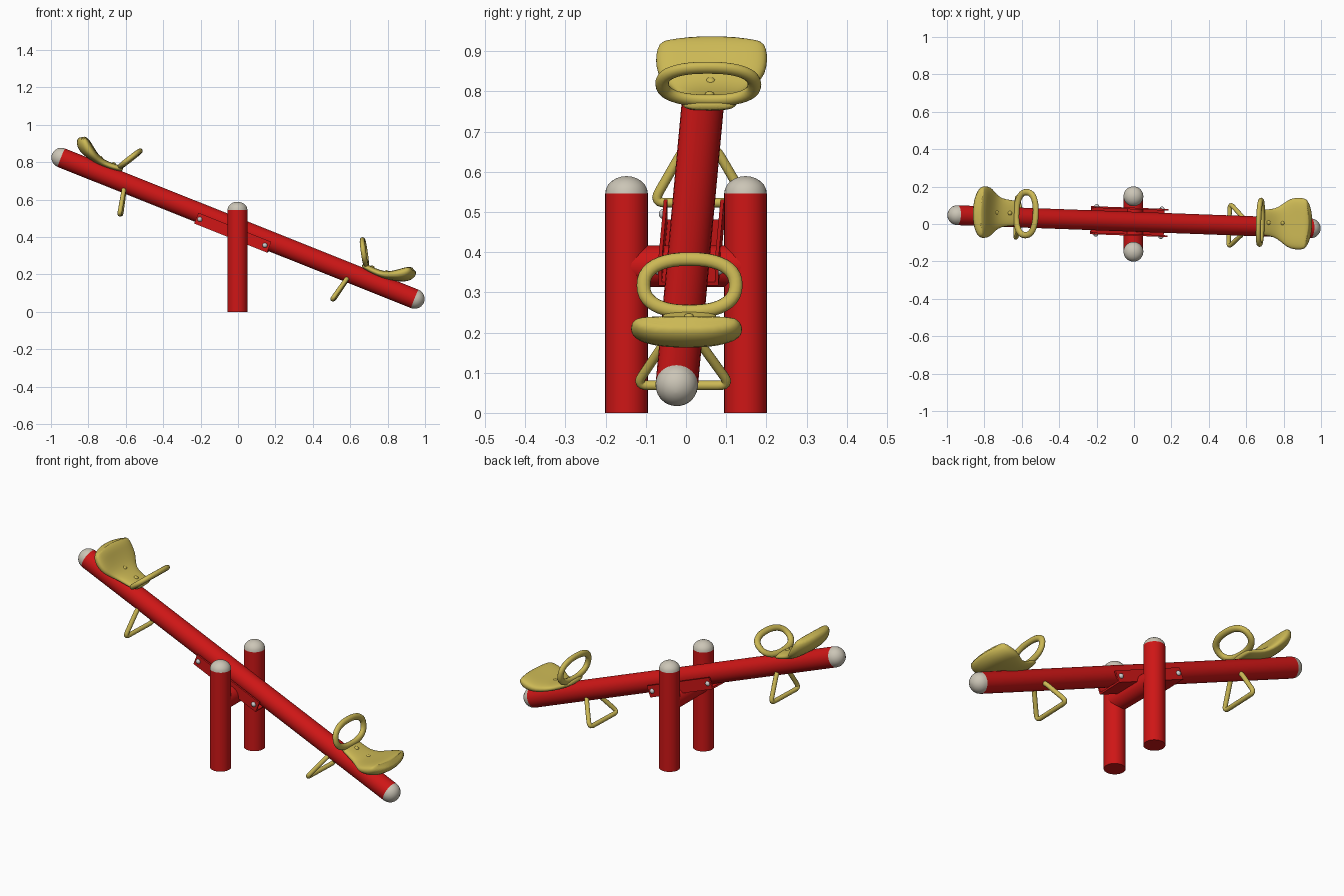
import bpy, bmesh, math
from mathutils import Matrix, Vector

if "Cube" in bpy.data.objects:
    bpy.data.objects.remove(bpy.data.objects["Cube"])


def material(name, rgb):
    m = bpy.data.materials.new(name)
    m.diffuse_color = (*rgb, 1)
    m.use_nodes = True
    m.node_tree.nodes["Principled BSDF"].inputs["Base Color"].default_value = m.diffuse_color
    return m


RED = material("red_paint", (0.62, 0.008, 0.008))
YELLOW = material("yellow_plastic", (0.6, 0.48, 0.09))
PALE = material("pale_cap", (0.6, 0.56, 0.47))

# Tilted frame of the beam: u along it, v sideways, w up
U = Vector((1.89, -0.07, -0.755)).normalized()
V = Vector((0, 0, 1)).cross(U).normalized()
W = U.cross(V)
TILT = Matrix.Translation((0, 0.012, 0.447)) @ Matrix((U, V, W)).transposed().to_4x4()
HALF, R = 1.018, 0.053


def finish(name, bm, mat, matrix=Matrix(), subsurf=0):
    bmesh.ops.recalc_face_normals(bm, faces=bm.faces)
    me = bpy.data.meshes.new(name)
    bm.to_mesh(me)
    bm.free()
    me.shade_smooth()
    if not subsurf:
        me.set_sharp_from_angle(angle=math.radians(40))
    ob = bpy.data.objects.new(name, me)
    bpy.context.collection.objects.link(ob)
    ob.matrix_world = matrix
    if mat:
        me.materials.append(mat)
    if subsurf:
        ob.modifiers.new("smooth", 'SUBSURF').levels = subsurf
        ob.modifiers["smooth"].render_levels = subsurf
    return ob


def loft(name, rings, mat, matrix=Matrix(), closed=False, subsurf=0):
    """Skin a list of equal point rings; open lofts get end caps."""
    bm = bmesh.new()
    vs = [[bm.verts.new(p) for p in ring] for ring in rings]
    n, k = len(vs), len(vs[0])
    for i in range(n if closed else n - 1):
        a, b = vs[i], vs[(i + 1) % n]
        for j in range(k):
            bm.faces.new((a[j], a[(j + 1) % k], b[(j + 1) % k], b[j]))
    if not closed:
        bm.faces.new(vs[0])
        bm.faces.new(vs[-1])
    return finish(name, bm, mat, matrix, subsurf)


def lathe(name, profile, mat, matrix=Matrix(), sides=32):
    rings = [[(r * math.cos(t), r * math.sin(t), z)
              for t in (2 * math.pi * j / sides for j in range(sides))]
             for r, z in profile]
    return loft(name, rings, mat, matrix)


def dome(name, r, h, mat, matrix):
    prof = [(r * math.cos(a), h * math.sin(a))
            for a in (math.radians(d) for d in (0, 15, 30, 45, 60, 75, 87))]
    return lathe(name, prof, mat, matrix)


def sweep(name, pts, normal, a, b, mat, matrix):
    """Closed tube along planar points; a in the plane, b along the normal."""
    rings = []
    for i, p in enumerate(pts):
        t = (pts[(i + 1) % len(pts)] - pts[i - 1]).normalized()
        side = t.cross(normal)
        rings.append([p + side * a * math.cos(q) + normal * b * math.sin(q)
                      for q in (2 * math.pi * j / 12 for j in range(12))])
    return loft(name, rings, mat, matrix, closed=True)


# Posts with domed caps
for s, side in ((-1, "front"), (1, "back")):
    at = Matrix.Translation((-0.003, 0.148 * s, 0))
    lathe(side + "_post", [(R, 0), (R, 0.546)], RED, at)
    dome(side + "_post_cap", R, 0.043, PALE, at @ Matrix.Translation((0, 0, 0.546)))

# Cross bar between the posts
lathe("cross_bar", [(0.052, -0.148), (0.052, 0.148)], RED,
      Matrix.Translation((-0.003, 0, 0.365)) @ Matrix.Rotation(math.pi / 2, 4, 'X'))

# Beam with domed ends
along = TILT @ Matrix.Rotation(math.pi / 2, 4, 'Y')
lathe("beam", [(R, -HALF), (R, HALF)], RED, along)
for s, side in ((-1, "left"), (1, "right")):
    dome(side + "_beam_cap", R, R, PALE,
         TILT @ Matrix.Translation((HALF * s, 0, 0)) @ Matrix.Rotation(s * math.pi / 2, 4, 'Y'))

# Channel bracket cradling the beam
channel = [(-0.075, 0.0), (-0.075, -0.062), (0.075, -0.062), (0.075, 0.0),
           (0.066, 0.0), (0.066, -0.053), (-0.066, -0.053), (-0.066, 0.0)]
loft("beam_bracket", [[(u, v, w) for v, w in channel] for u in (-0.225, 0.195)], RED, TILT)
for i, u in enumerate((-0.205, 0.17)):
    for s in (-1, 1):
        dome(f"bracket_bolt_{i}_{s}", 0.013, 0.012, None,
             TILT @ Matrix.Translation((u, 0.075 * s, -0.03)) @ Matrix.Rotation(-s * math.pi / 2, 4, 'X'))

# Seat path: u, w, half width, half thickness
SEAT = [(0.69, 0.066, 0.055, 0.008), (0.70, 0.063, 0.066, 0.015), (0.735, 0.058, 0.07, 0.018),
        (0.785, 0.055, 0.075, 0.018), (0.83, 0.060, 0.098, 0.021), (0.872, 0.075, 0.13, 0.028),
        (0.91, 0.092, 0.139, 0.036), (0.938, 0.112, 0.14, 0.038), (0.956, 0.134, 0.133, 0.028),
        (0.962, 0.146, 0.115, 0.012)]


def power(c, e):
    return math.copysign(abs(c) ** e, c)


def rounded(corners, radius, steps=6):
    """Round each corner of a closed polygon with a quadratic bend."""
    out = []
    for i, c in enumerate(corners):
        a = c + (corners[i - 1] - c).normalized() * radius
        b = c + (corners[(i + 1) % len(corners)] - c).normalized() * radius
        for k in range(steps + 1):
            t = k / steps
            out.append(a * (1 - t) ** 2 + c * 2 * t * (1 - t) + b * t * t)
    return out


for s, side in ((-1, "left"), (1, "right")):
    seat_at = TILT @ Matrix.Translation((0, 0.022, 0))
    # Moulded seat with raised, curved back
    rings = []
    for i, (u, w, hw, ht) in enumerate(SEAT):
        p, q = SEAT[max(i - 1, 0)], SEAT[min(i + 1, len(SEAT) - 1)]
        ang = math.atan2(q[1] - p[1], q[0] - p[0])
        bend = 0.022 * max(0, min(1, (u - 0.8) / 0.1))
        ring = []
        for j in range(24):
            t = 2 * math.pi * j / 24
            c, h = power(math.cos(t), 0.75), ht * power(math.sin(t), 0.8)
            ring.append((s * (u - h * math.sin(ang) - bend * c * c), hw * c, w + h * math.cos(ang)))
        rings.append(ring)
    loft(side + "_seat", rings, YELLOW, seat_at, subsurf=1)
    for i, u in enumerate((0.745, 0.825)):
        dome(f"{side}_seat_screw_{i}", 0.012, 0.009, YELLOW,
             seat_at @ Matrix.Translation((s * u, 0, 0.073 + 0.005 * i)))

    # Oval hand grip leaning towards the middle
    up = Vector((-0.5 * s, 0, 0.866))
    mid = Vector((0.675 * s, 0, 0.13))
    pts = []
    for k in range(40):
        t = 2 * math.pi * k / 40
        pts.append(mid + Vector((0, 0.115 * power(math.cos(t), 0.85), 0)) + up * 0.066 * power(math.sin(t), 0.85))
    sweep(side + "_hand_grip", pts, up.cross(Vector((0, 1, 0))), 0.017, 0.014, YELLOW, seat_at)

    # Triangular foot rest below the beam
    top, low = Vector((0.645 * s, 0, -0.022)), Vector((0.613 * s, 0, -0.163))
    width = Vector((0, 1, 0))
    corners = [top - width * 0.035, low - width * 0.118, low + width * 0.118, top + width * 0.035]
    sweep(side + "_foot_rest", rounded(corners, 0.032), (top - low).normalized().cross(width),
          0.012, 0.012, YELLOW, TILT)
